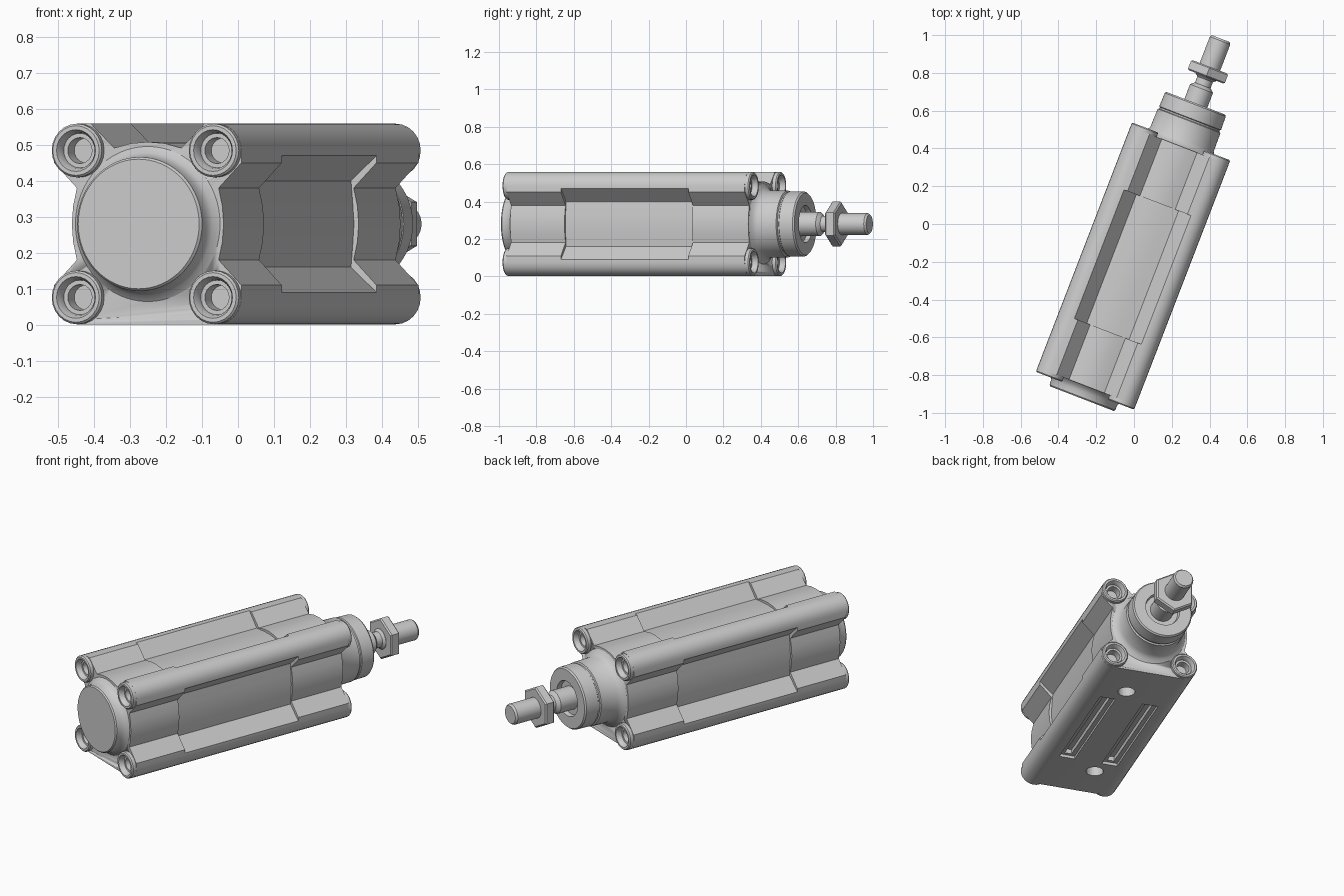
import bpy, bmesh, math
from mathutils import Matrix, Vector

if "Cube" in bpy.data.objects:
    bpy.data.objects.remove(bpy.data.objects["Cube"])

# Local frame: x across, y along the rod axis, z up, origin on the axis
M = Matrix.Rotation(math.radians(-21.1), 4, 'Z') @ Matrix.Translation((0.0755, 0, 0.28))


def finish(name, bm, angle=30):
    bmesh.ops.remove_doubles(bm, verts=bm.verts, dist=1e-5)
    bmesh.ops.recalc_face_normals(bm, faces=bm.faces)
    bm.transform(M)
    me = bpy.data.meshes.new(name)
    bm.to_mesh(me)
    bm.free()
    ob = bpy.data.objects.new(name, me)
    bpy.context.collection.objects.link(ob)
    if angle:
        bpy.ops.object.select_all(action='DESELECT')
        ob.select_set(True)
        bpy.context.view_layer.objects.active = ob
        bpy.ops.object.shade_smooth_by_angle(angle=math.radians(angle))
    return ob


def extrude(name, pts, y0, y1):
    bm = bmesh.new()
    f = bm.faces.new([bm.verts.new((x, y0, z)) for x, z in pts])
    r = bmesh.ops.extrude_face_region(bm, geom=[f])
    vs = [e for e in r['geom'] if isinstance(e, bmesh.types.BMVert)]
    bmesh.ops.translate(bm, verts=vs, vec=(0, y1 - y0, 0))
    return finish(name, bm)


def lathe(name, prof, n=48, cx=0, cz=0, phase=0):
    bm = bmesh.new()
    rings = []
    for r, y in prof:
        if r == 0:
            rings.append([bm.verts.new((cx, y, cz))] * n)
        else:
            rings.append([bm.verts.new((cx + r * math.cos(phase + math.tau * i / n), y,
                                        cz + r * math.sin(phase + math.tau * i / n))) for i in range(n)])
    for a, b in zip(rings, rings[1:]):
        for i in range(n):
            j = (i + 1) % n
            vs = list(dict.fromkeys((a[i], a[j], b[j], b[i])))
            bm.faces.new(vs)
    return finish(name, bm)


def box(name, lo, hi):
    bm = bmesh.new()
    bmesh.ops.create_cube(bm, size=1)
    lo, hi = Vector(lo), Vector(hi)
    for v in bm.verts:
        v.co = Vector([(l + h) / 2 + c * (h - l) for l, h, c in zip(lo, hi, v.co)])
    return finish(name, bm, 0)


def upright_hole(name, x, y, r, z0, z1):
    bm = bmesh.new()
    bmesh.ops.create_cone(bm, cap_ends=True, segments=24, radius1=r, radius2=r, depth=z1 - z0)
    bmesh.ops.translate(bm, verts=bm.verts, vec=(x, y, (z0 + z1) / 2))
    return finish(name, bm, 0)


def cut(ob, cutters):
    for c in cutters:
        m = ob.modifiers.new('cut', 'BOOLEAN')
        m.operation, m.object, m.solver = 'DIFFERENCE', c, 'EXACT'
    dg = bpy.context.evaluated_depsgraph_get()
    me = bpy.data.meshes.new_from_object(ob.evaluated_get(dg))
    ob.modifiers.clear()
    ob.data = me
    for c in cutters:
        bpy.data.objects.remove(c)


# Body section: round corner lobes, V grooves on three sides, flat base
C, R = 0.204, 0.075


def section(zo, zi, waist, belly, top_waist, top_belly):
    arc = lambda a0, cz: [(C + R * math.cos(math.radians(a0 + t)), cz + R * math.sin(math.radians(a0 + t)))
                          for t in range(0, 91, 15)]
    half = arc(-90, -C)
    half += [(C + R, -zo), (waist, -zi), (belly - 0.004, -zi / 2), (belly, 0),
             (belly - 0.004, zi / 2), (waist, zi), (C + R, zo)]
    half += arc(0, C)
    half += [(zo, C + R), (zi, top_waist), (zi / 2, top_belly - 0.004)]
    return half + [(0, top_belly)] + [(-x, z) for x, z in reversed(half)]


cap = section(0.17, 0.10, 0.211, 0.226, 0.211, 0.228)
mid = section(0.19, 0.12, 0.203, 0.212, 0.203, 0.214)
corners = [(sx * C, sz * C) for sx in (-1, 1) for sz in (-1, 1)]

# End caps with screw lobes, bores and a port underneath
for name, end, face, inner, port_x, port_y in (('front', -0.917, -0.892, -0.58, -0.07, -0.66),
                                              ('rear', 0.498, 0.473, 0.15, 0.05, 0.235)):
    d = 1 if end < 0 else -1
    ob = extrude(name + '_cap', cap, face, inner)
    cutters = [upright_hole('port_cutter', port_x, port_y, 0.048, -0.35, -0.2)]
    for x, z in corners:
        cutters.append(lathe('bore_cutter', [(0, end - d * 0.05), (0.062, end - d * 0.05),
                                             (0.062, end + d * 0.08), (0, end + d * 0.08)], 24, x, z))
        lathe(name + '_screw_lobe', [(0, end + d * 0.1), (0.0745, end + d * 0.1), (0.0745, end + d * 0.006),
                                     (0.069, end), (0.058, end), (0.05, end + d * 0.015),
                                     (0.048, end + d * 0.03), (0.036, end + d * 0.03),
                                     (0.034, end + d * 0.075), (0, end + d * 0.075)], 24, x, z)
    cut(ob, cutters)

# Middle tube with two sensor slots in the base
tube = extrude('barrel_tube', mid, -0.58, 0.15)
slots = []
for s in (-1, 1):
    x = s * 0.125
    slots.append(box('slot_cutter', (x - 0.045, -0.565, -0.32), (x + 0.045, 0.135, -0.262)))
    slots.append(box('groove_cutter', (x - 0.02, -0.545, -0.31), (x + 0.02, 0.115, -0.235)))
cut(tube, slots)

# Front cover disc, flaring into the cap face
lathe('front_disc', [(0, -0.962), (0.18, -0.962), (0.186, -0.955), (0.188, -0.925),
                     (0.198, -0.905), (0.218, -0.89), (0, -0.88)], 64)

# Rear guide collar with groove and rod recess
lathe('rear_collar', [(0, 0.45), (0.22, 0.47), (0.195, 0.485), (0.18, 0.51), (0.178, 0.614), (0.17, 0.618),
                      (0.17, 0.626), (0.175, 0.63), (0.173, 0.706), (0.166, 0.714), (0.1, 0.714),
                      (0.095, 0.69), (0, 0.69)], 64)

# Piston rod, necked and threaded end
lathe('piston_rod', [(0, 0.65), (0.065, 0.65), (0.065, 0.797), (0.054, 0.808), (0.044, 0.815),
                     (0.044, 0.85), (0.058, 0.862), (0.058, 1.07), (0.05, 1.081), (0, 1.081)], 32)

# Hexagonal lock nut
lathe('lock_nut', [(0, 0.864), (0.112, 0.864), (0.121, 0.871), (0.121, 0.914), (0.112, 0.921), (0, 0.921)],
      6, phase=math.pi / 2)
